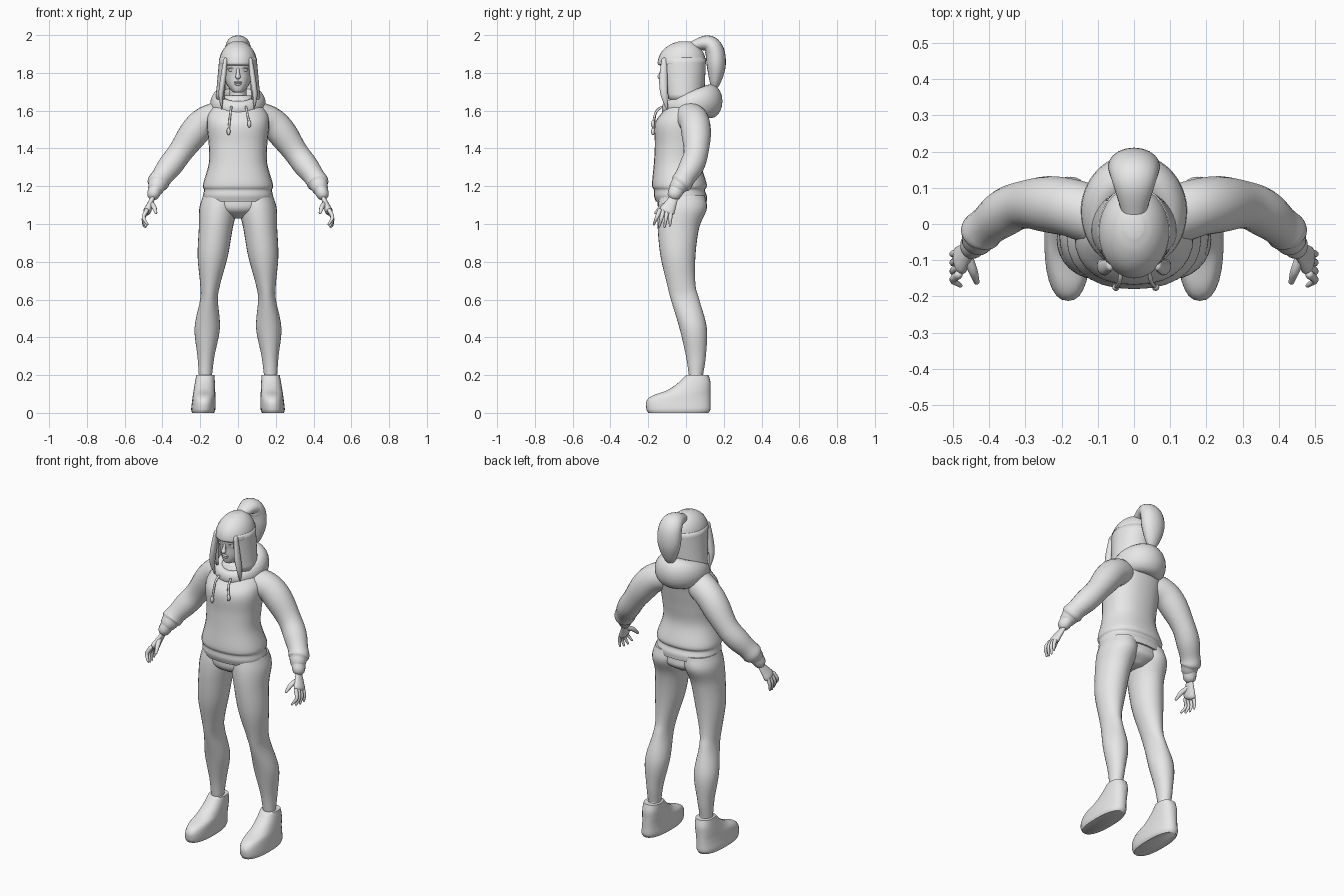
import bpy
import bmesh
from math import sin, cos, pi, copysign
from mathutils import Vector

default_cube = bpy.data.objects.get("Cube")
if default_cube:
    bpy.data.objects.remove(default_cube, do_unlink=True)

grey = bpy.data.materials.new("plain_grey")
grey.use_nodes = True
grey.diffuse_color = (.8, .8, .8, 1)
grey.node_tree.nodes["Principled BSDF"].inputs["Base Color"].default_value = grey.diffuse_color

SIDES = (("left", 1), ("right", -1))
ACROSS, DEPTH, UP = Vector((1, 0, 0)), Vector((0, 1, 0)), Vector((0, 0, 1))


def spline(keys, steps=6):
    """Smooth samples running through every key."""
    points = [Vector(key) for key in keys]
    points = [points[0] * 2 - points[1], *points, points[-1] * 2 - points[-2]]
    samples = []
    for a, b, c, d in zip(points, points[1:], points[2:], points[3:]):
        for step in range(steps):
            t = step / steps
            bend = (a * 2 - b * 5 + c * 4 - d) * t + (b * 3 - a - c * 3 + d) * t * t
            samples.append(b + ((c - a) + bend) * t / 2)
    return samples + [points[-2]]


def skin(name, rings, closed=True):
    """Join rings of points into one smooth surface."""
    bm = bmesh.new()
    rows = [[bm.verts.new(point) for point in ring] for ring in rings]
    for low, high in zip(rows, rows[1:]):
        around = list(zip(low, low[1:], high[1:], high))
        if closed:
            around.append((low[-1], low[0], high[0], high[-1]))
        for corners in around:
            bm.faces.new(corners)
    if closed:
        bm.faces.new(rows[0])
        bm.faces.new(rows[-1])
    bmesh.ops.recalc_face_normals(bm, faces=bm.faces[:])
    mesh = bpy.data.meshes.new(name)
    bm.to_mesh(mesh)
    bm.free()
    mesh.materials.append(grey)
    mesh.shade_smooth()
    mesh.set_sharp_from_angle(angle=pi / 3)
    obj = bpy.data.objects.new(name, mesh)
    bpy.context.collection.objects.link(obj)
    return obj


def loft(name, keys, side=1, centre=lambda z: 0, power=2, count=28):
    """Level oval rings; each key is height, half width, front y and back y."""
    rings = []
    for z, half, front, back in spline(keys):
        ring = []
        for i in range(count):
            c, s = cos(2 * pi * i / count), sin(2 * pi * i / count)
            u = copysign(abs(c) ** (2 / power), c)
            v = copysign(abs(s) ** (2 / power), s)
            ring.append((side * (centre(z) + half * u),
                         (front + back) / 2 + v * (back - front) / 2, z))
        rings.append(ring)
    return skin(name, rings)


def tube(name, keys, side=1, broad=DEPTH, flat=1, folds=0, count=16):
    """Round-ended tube; each key is x, y, z and the radius along the broad direction."""
    samples = spline(keys)
    last = len(samples) - 1
    path = [(Vector((side * p[0], p[1], p[2])), p[3] * (1 + folds * i / last * sin(i)))
            for i, p in enumerate(samples)]

    def dome(end, before):
        (tip, radius), (inner, _) = end, before
        out = (tip - inner).normalized() * radius * flat
        return [(tip + out * sin(a), radius * cos(a)) for a in (pi / 6, pi / 3, pi * .45)]

    path = dome(path[0], path[1])[::-1] + path + dome(path[-1], path[-2])
    rings = []
    for i, (point, radius) in enumerate(path):
        along = (path[min(i + 1, len(path) - 1)][0] - path[max(i - 1, 0)][0]).normalized()
        wide = (broad - along * along.dot(broad)).normalized()
        thin = along.cross(wide) * flat
        angles = [2 * pi * k / count for k in range(count)]
        rings.append([point + (wide * cos(a) + thin * sin(a)) * radius for a in angles])
    return skin(name, rings)


def ball(name, location, scale):
    """Small ellipsoid for facial features."""
    bpy.ops.mesh.primitive_uv_sphere_add(segments=16, ring_count=10, radius=1,
                                         location=location, scale=scale)
    obj = bpy.context.object
    obj.name = name
    obj.data.materials.append(grey)
    obj.data.shade_smooth()


def mix(a, b, t):
    return a + (b - a) * t


# Hooded top: body pinched above the hem band
loft("hoodie_body", [
    (1.12, .18, -.16, .11), (1.15, .185, -.17, .11), (1.18, .18, -.17, .1), (1.21, .185, -.18, .11),
    (1.32, .155, -.17, .08), (1.42, .155, -.165, .09), (1.53, .165, -.165, .11),
    (1.6, .15, -.12, .12), (1.68, .07, -.07, .08)], power=2.3)

# Hood lying round the neck, swelling towards the back
hood_path = []
for i in range(17):
    turn = 2 * pi * i / 16
    rear = (1 - cos(turn)) / 2
    hood_path.append((.1 * sin(turn), mix(-.1, .13, rear), mix(1.61, 1.65, rear), mix(.04, .09, rear)))
tube("hood", hood_path, broad=UP, flat=.7, count=20)

# Drawstrings with knotted ends
for label, x, end in (("left", .06, 1.53), ("right", -.05, 1.49)):
    cord = [(x * .7, -.13, 1.62), (x * .8, -.16, 1.59), (x, -.175, end)]
    tube(label + "_drawstring", [(*point, .006) for point in cord], broad=ACROSS, count=8)
    ball(label + "_drawstring_knot", cord[-1], (.01, .01, .02))

# Hips
loft("hips", [(1.18, .16, -.14, .1), (1.12, .19, -.15, .1), (1.07, .16, -.14, .1),
              (1.03, .04, -.08, .05)])

for label, s in SIDES:
    # Leg in tight trousers, spreading outwards as it goes down
    loft(label + "_leg", [
        (1.15, .09, -.14, .1), (1.08, .1, -.15, .11), (.98, .09, -.15, .07), (.83, .08, -.135, .05),
        (.68, .053, -.1, .05), (.6, .047, -.08, .07), (.45, .067, -.035, .11), (.3, .045, 0, .105),
        (.2, .035, .015, .09)], s, centre=lambda z: .175 - .06 * z * z)
    # Ankle sock
    loft(label + "_sock", [(.15, .04, 0, .1), (.21, .03, .02, .09)], s, centre=lambda z: .17)
    # Ankle-high shoe with a thick sole
    loft(label + "_shoe", [
        (0, .058, -.2, .12), (.02, .064, -.21, .13), (.06, .062, -.21, .13), (.09, .06, -.18, .13),
        (.12, .057, -.1, .13), (.16, .053, -.04, .13), (.2, .048, 0, .12)],
        s, centre=lambda z: .185 - z * .06, power=2.4)
    # Sleeve with folds growing towards the cuff
    tube(label + "_sleeve", [
        (.1, .02, 1.57, .08), (.2, .05, 1.52, .08), (.32, .05, 1.36, .066),
        (.41, -.01, 1.24, .058), (.43, -.04, 1.2, .05)], s, folds=.07, count=20)
    tube(label + "_cuff", [(.435, -.045, 1.19, .042), (.447, -.06, 1.16, .038)], s, flat=.9)
    # Palm
    tube(label + "_palm", [(.44, -.06, 1.17, .024), (.455, -.07, 1.13, .026),
                           (.48, -.1, 1.07, .042)], s, flat=.5)
    # Fanned fingers, the middle ones longest
    for i, finger in enumerate(("index", "middle", "ring", "little")):
        t = i / 3
        base, tip = mix(-.14, -.08, t), mix(-.17, -.085, t)
        low = 1.01 - .025 * sin(pi * mix(.15, .75, t))
        tube(label + "_" + finger + "_finger", [
            (.485, base, 1.07, .012), (.5, (base + tip) / 2, (1.07 + low) / 2, .01),
            (mix(.48, .5, t), tip, low, .006)], s, count=10)
    # Thumb
    tube(label + "_thumb", [(.46, -.09, 1.11, .014), (.445, -.13, 1.09, .013),
                            (.435, -.16, 1.06, .008)], s, broad=ACROSS, count=10)

# Neck and head
loft("neck", [(1.55, .06, -.05, .07), (1.64, .046, -.05, .055), (1.74, .045, -.05, .055)])
loft("head", [
    (1.695, .02, -.1, -.04), (1.705, .035, -.115, 0), (1.74, .06, -.123, .05),
    (1.79, .074, -.126, .08), (1.87, .08, -.13, .09), (1.94, .04, -.05, .05)], power=2.2)

# Face
tube("nose", [(0, -.123, 1.83, .008), (0, -.132, 1.8, .009), (0, -.137, 1.78, .014)],
     broad=ACROSS, count=12)
ball("upper_lip", (0, -.123, 1.75), (.022, .009, .006))
ball("lower_lip", (0, -.121, 1.74), (.018, .01, .007))
for label, s in SIDES:
    ball(label + "_eye", (s * .034, -.112, 1.815), (.017, .012, .009))
    for feature, height in (("eyelid", 1.82), ("eyebrow", 1.838)):
        tube(label + "_" + feature, [
            (.014, -.126, height, .003), (.035, -.122, height + .007, .004),
            (.055, -.108, height, .003)], s, broad=UP, count=8)

# Hair: domed crown with the fringe at its lower edge
dome_turns = [pi / 2 * i / 6 for i in range(6)]
loft("hair_crown", [(1.84, .09, -.14, .1)] + [
    (1.85 + .12 * sin(a), .1 * cos(a), -.15 * cos(a), .105 * cos(a)) for a in dome_turns])

# Hair: curtain round the sides and back, open at the face
curtain = []
for i in range(9):
    t = i / 8
    half, front, back = mix(.093, .113, t), mix(-.14, -.115, t), mix(.1, .09, t)
    turns = [mix(.72, 2 * pi - .72, k / 32) for k in range(33)]
    curtain.append([(half * sin(a), (front + back) / 2 - (back - front) / 2 * cos(a),
                     mix(1.88, 1.66, t)) for a in turns])
shell = skin("hair_curtain", curtain, closed=False).modifiers.new("thickness", "SOLIDIFY")
shell.thickness = .012
shell.offset = 0

# Hair: tapering locks framing the face
for label, s in SIDES:
    tube(label + "_hair_lock", [(.066, -.115, 1.87, .015), (.08, -.12, 1.76, .022),
                                (.09, -.115, 1.68, .018), (.085, -.1, 1.61, .004)], s, flat=.7)

# Hair: high ponytail
tube("ponytail", [(0, .02, 1.94, .03), (0, .11, 1.957, .058), (0, .15, 1.92, .07),
                  (0, .16, 1.84, .07), (0, .155, 1.76, .045), (0, .145, 1.7, .01)],
     broad=ACROSS, flat=.72, count=20)
